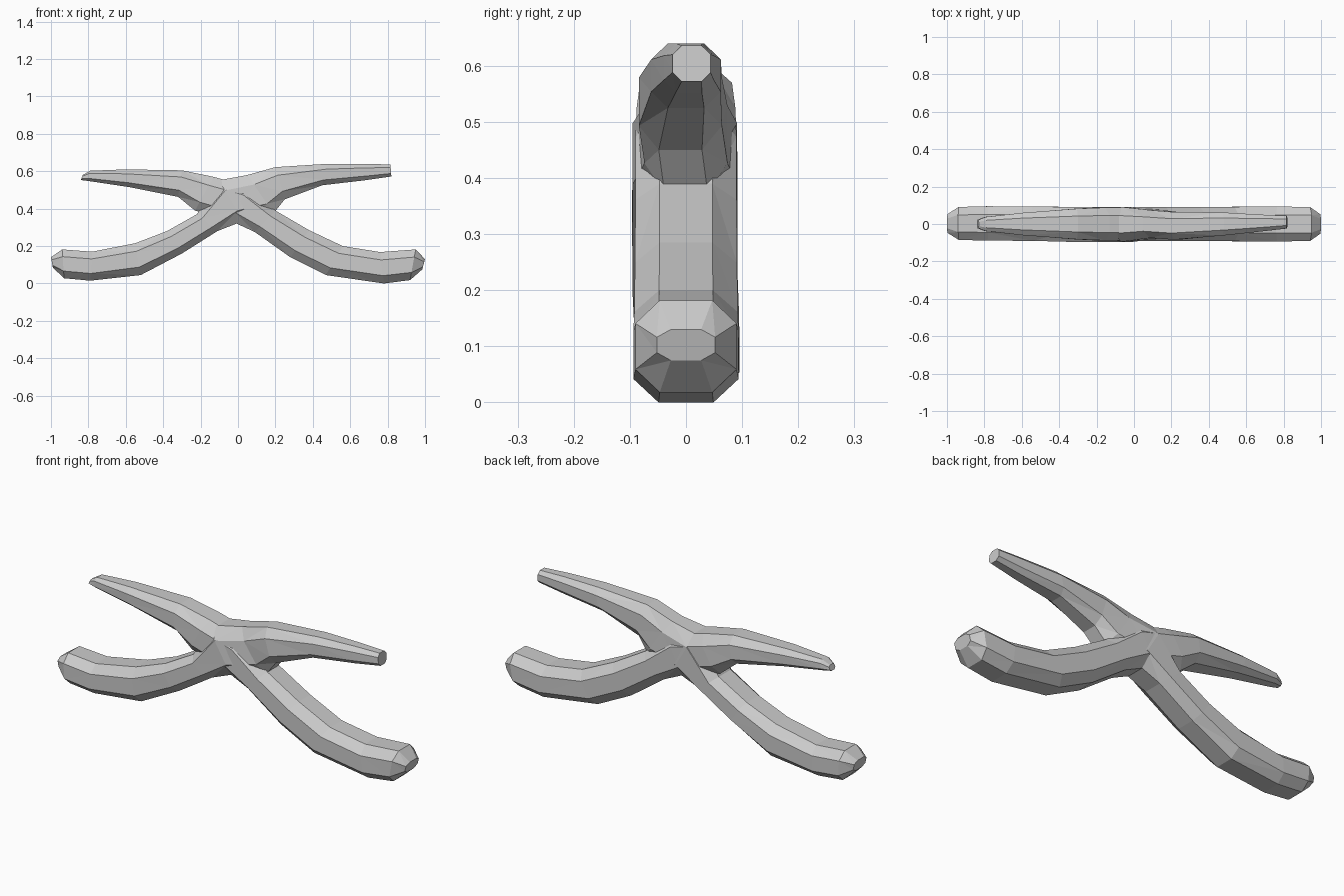
import bpy, bmesh
from mathutils import Vector

if "Cube" in bpy.data.objects:
    bpy.data.objects.remove(bpy.data.objects["Cube"])


def limb_bar(name, stations):
    """Loft octagons; station = top x, top z, bottom x, bottom z, half depth, y offset."""
    bm = bmesh.new()
    octagon = [(1, -.52), (1, .52), (.5, 1), (-.5, 1),
               (-1, .52), (-1, -.52), (-.5, -1), (.5, -1)]
    rings = []
    for tx, tz, bx, bz, hy, cy in stations:
        top, bot = Vector((tx, cy, tz)), Vector((bx, cy, bz))
        mid, half = (top + bot) / 2, (top - bot) / 2
        rings.append([bm.verts.new(mid + half * u + Vector((0, hy * v, 0)))
                      for u, v in octagon])
    for a, b in zip(rings, rings[1:]):
        for i in range(8):
            j = (i + 1) % 8
            bm.faces.new((a[i], a[j], b[j], b[i]))
    bm.faces.new(rings[0])
    bm.faces.new(rings[-1])
    bmesh.ops.triangulate(bm, faces=[f for f in bm.faces if len(f.verts) == 4])
    bmesh.ops.recalc_face_normals(bm, faces=bm.faces)
    me = bpy.data.meshes.new(name)
    bm.to_mesh(me)
    bm.free()
    ob = bpy.data.objects.new(name, me)
    bpy.context.collection.objects.link(ob)
    return ob


# Thin upper left arm running through the hub into the lower right leg
crossed_branch = limb_bar("crossed_branch", [
    (-.83, .580, -.84, .553, .022, .00),
    (-.79, .603, -.80, .548, .038, .00),
    (-.60, .610, -.58, .515, .060, .00),
    (-.30, .605, -.32, .463, .082, .00),
    (-.13, .570, -.23, .390, .088, .00),
    (.05, .520, -.04, .335, .090, .00),
    (.20, .390, .09, .275, .090, .00),
    (.38, .285, .28, .140, .091, .00),
    (.56, .200, .47, .045, .092, .00),
    (.76, .168, .78, .000, .094, .00),
    (.95, .182, .92, .018, .090, .00),
    (1.0, .130, .985, .075, .052, .00),
])

# Lower left leg running through the hub into the thin upper right arm
other_branch = limb_bar("other_branch", [
    (-1.0, .140, -.99, .085, .050, .003),
    (-.94, .182, -.93, .028, .088, .003),
    (-.78, .170, -.79, .015, .092, .003),
    (-.55, .215, -.52, .045, .092, .002),
    (-.38, .280, -.30, .160, .093, -.002),
    (-.22, .370, -.11, .280, .094, -.002),
    (-.10, .552, .03, .335, .093, -.002),
    (.05, .580, .19, .375, .074, .00),
    (.20, .622, .25, .450, .074, -.01),
    (.48, .640, .45, .525, .062, .00),
    (.68, .640, .68, .552, .045, .005),
    (.815, .636, .82, .572, .034, .010),
])

# Fuse both into one solid
join = crossed_branch.modifiers.new("join", 'BOOLEAN')
join.operation = 'UNION'
join.solver = 'EXACT'
join.object = other_branch
bpy.context.view_layer.objects.active = crossed_branch
bpy.ops.object.modifier_apply(modifier=join.name)
bpy.data.objects.remove(other_branch)
